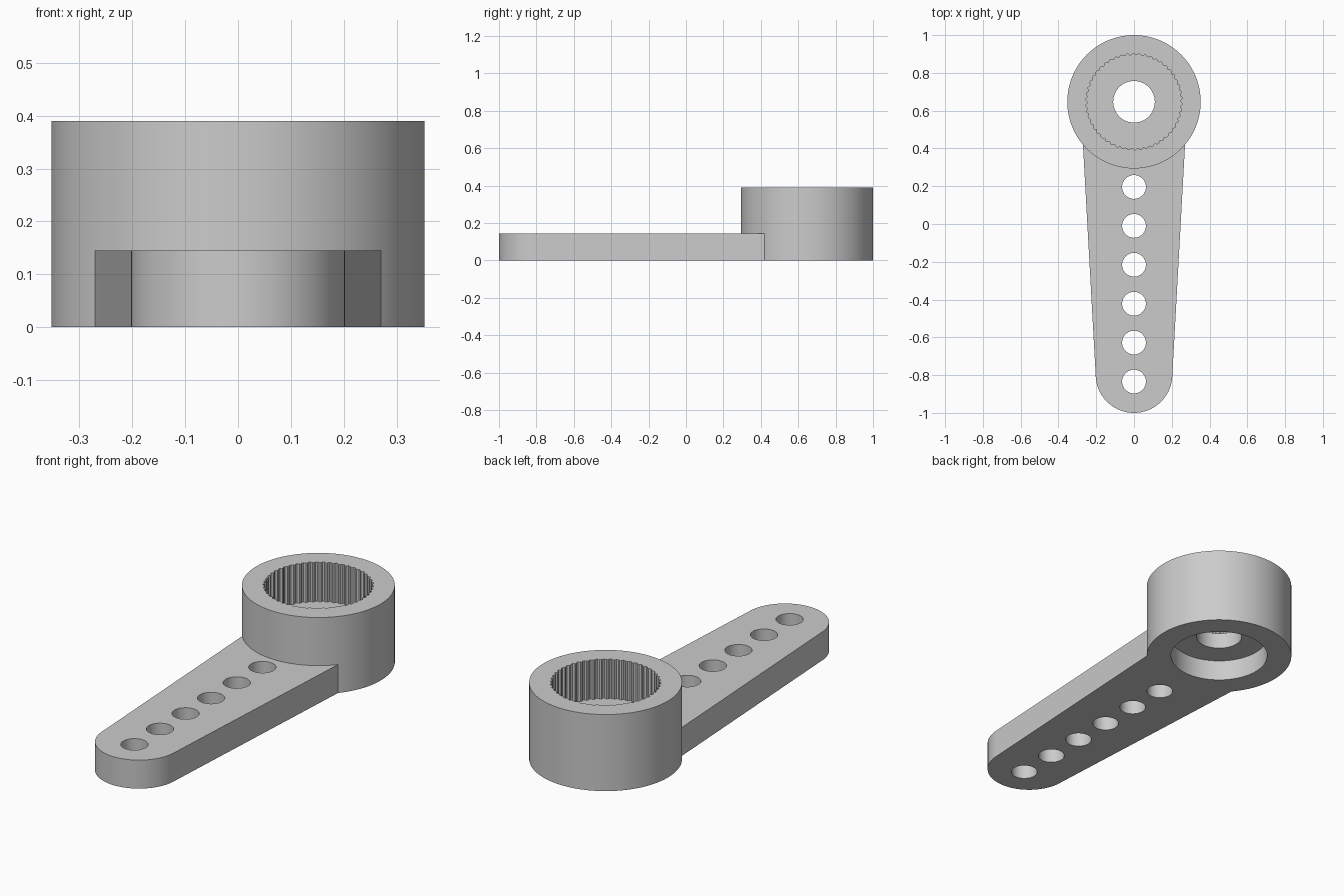
import bpy, bmesh
from math import sin, cos, pi, tau, atan2

cube = bpy.data.objects.get("Cube")
if cube:
    bpy.data.objects.remove(cube, do_unlink=True)

grey = bpy.data.materials.new("light grey plastic")
grey.use_nodes = True
grey.diffuse_color = (0.6, 0.6, 0.6, 1)
grey.node_tree.nodes["Principled BSDF"].inputs["Base Color"].default_value = (0.6, 0.6, 0.6, 1)

HUB_Y, HUB_R, HUB_H = 0.647, 0.353, 0.39
ARM_H, TIP_Y, TIP_R = 0.145, -0.797, 0.203
TEETH, SEGMENTS = 50, 200


def arc(cy, r, start, end, n):
    return [(r * cos(start + (end - start) * i / n),
             cy + r * sin(start + (end - start) * i / n)) for i in range(n + 1)]


def finish(obj):
    obj.data.materials.clear()
    obj.data.materials.append(grey)
    bpy.ops.object.select_all(action='DESELECT')
    obj.select_set(True)
    bpy.context.view_layer.objects.active = obj
    bpy.ops.object.shade_smooth_by_angle(angle=pi / 7)


def make_object(name, mesh):
    obj = bpy.data.objects.new(name, mesh)
    bpy.context.collection.objects.link(obj)
    return obj


# Hub: closed ring profile (radius, height, toothed) turned about its axis
profile = [(HUB_R, 0, False), (HUB_R, HUB_H, False),
           (0.255, HUB_H, True), (0.255, 0.19, True),
           (0.11, 0.19, False), (0.11, 0.107, False),
           (0.235, 0.107, False), (0.235, 0, False)]
bm = bmesh.new()
rings = []
for r, z, toothed in profile:
    ring = []
    for i in range(SEGMENTS):
        a = tau * i / SEGMENTS
        tooth = 0.008 if toothed and i % (SEGMENTS // TEETH) < 2 else 0
        ring.append(bm.verts.new(((r - tooth) * cos(a), HUB_Y + (r - tooth) * sin(a), z)))
    rings.append(ring)
for k, ring in enumerate(rings):
    above = rings[(k + 1) % len(rings)]
    for i in range(SEGMENTS):
        j = (i + 1) % SEGMENTS
        bm.faces.new((ring[i], ring[j], above[j], above[i]))
bmesh.ops.recalc_face_normals(bm, faces=bm.faces)
mesh = bpy.data.meshes.new("splined_hub")
bm.to_mesh(mesh)
bm.free()
finish(make_object("splined_hub", mesh))

# Arm: tapered outline fitted to the hub, with a row of round holes
corner = atan2(-0.227, 0.27)
outline = arc(TIP_Y, TIP_R, -pi, 0, 48) + arc(HUB_Y, HUB_R, corner, -pi - corner, 56)
holes = [arc(0.196 - 0.206 * i, 0.063, 0, tau, 48)[:-1] for i in range(6)]
curve = bpy.data.curves.new("arm_outline", 'CURVE')
curve.dimensions = '2D'
curve.fill_mode = 'BOTH'
curve.extrude = ARM_H / 2
for loop in [outline] + holes:
    spline = curve.splines.new('POLY')
    spline.points.add(len(loop) - 1)
    for point, (x, y) in zip(spline.points, loop):
        point.co = (x, y, 0, 1)
    spline.use_cyclic_u = True
helper = make_object("arm_outline", curve)
bpy.context.view_layer.update()
mesh = bpy.data.meshes.new_from_object(helper.evaluated_get(bpy.context.evaluated_depsgraph_get()))
bpy.data.objects.remove(helper, do_unlink=True)
bm = bmesh.new()
bm.from_mesh(mesh)
bmesh.ops.remove_doubles(bm, verts=bm.verts, dist=0.0005)
bmesh.ops.translate(bm, verts=bm.verts, vec=(0, 0, ARM_H / 2))
bmesh.ops.recalc_face_normals(bm, faces=bm.faces)
bm.to_mesh(mesh)
bm.free()
mesh.name = "arm"
finish(make_object("arm", mesh))
